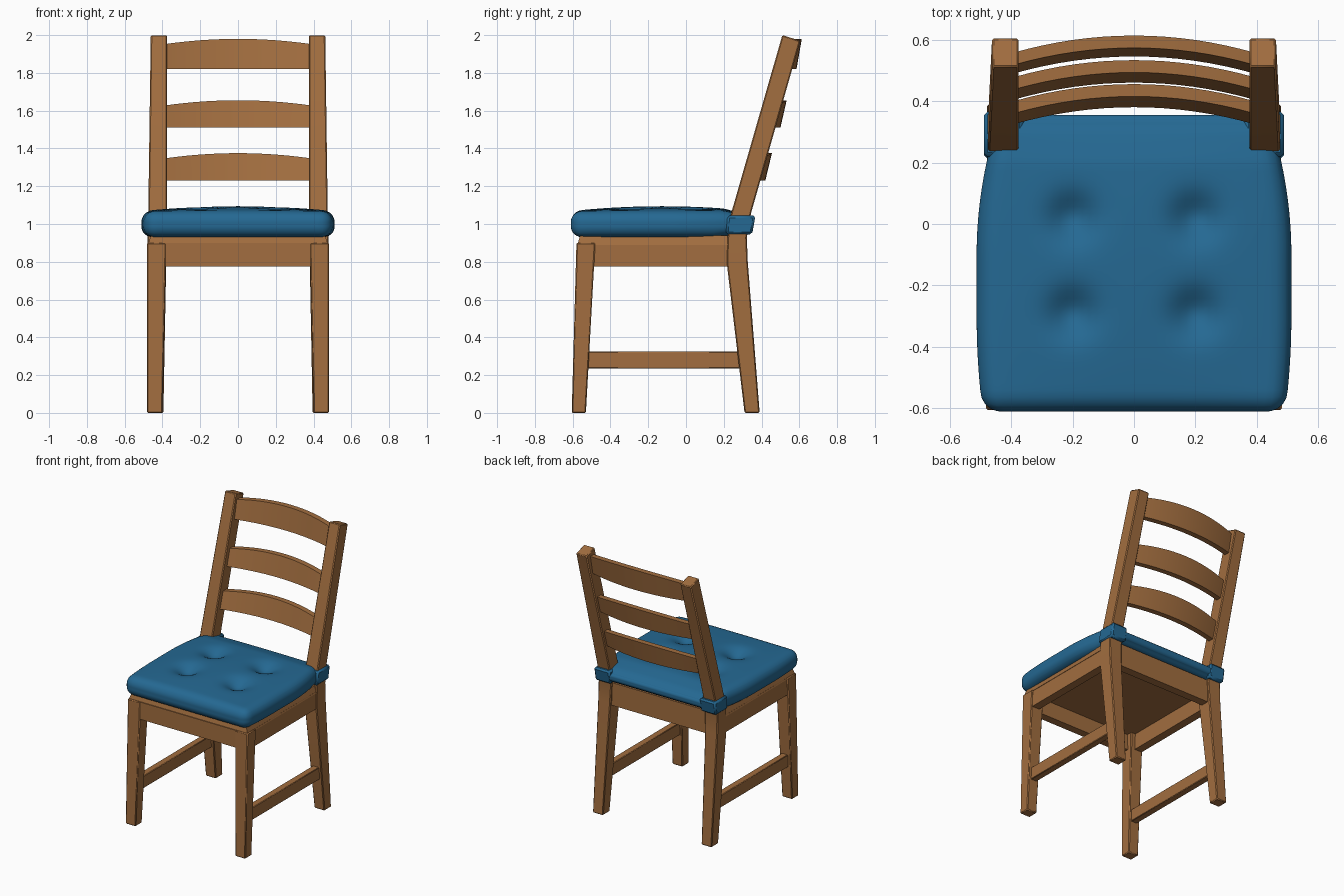
import bpy, bmesh, math
from mathutils import Vector

cube = bpy.data.objects.get("Cube")
if cube:
    bpy.data.objects.remove(cube, do_unlink=True)


def material(name, rgb):
    m = bpy.data.materials.new(name)
    m.use_nodes = True
    m.diffuse_color = (*rgb, 1)
    bsdf = next(n for n in m.node_tree.nodes if n.type == 'BSDF_PRINCIPLED')
    bsdf.inputs["Base Color"].default_value = (*rgb, 1)
    return m


WOOD = material("warm wood", (0.36, 0.155, 0.05))
BLUE = material("blue fabric", (0.018, 0.14, 0.29))


def finish(bm, name, mat, bevel=0.0, mirror=False, angle=30):
    bmesh.ops.recalc_face_normals(bm, faces=bm.faces)
    me = bpy.data.meshes.new(name)
    bm.to_mesh(me)
    bm.free()
    me.materials.append(mat)
    me.shade_smooth()
    me.set_sharp_from_angle(angle=math.radians(angle))
    ob = bpy.data.objects.new(name, me)
    bpy.context.collection.objects.link(ob)
    if bevel:
        mod = ob.modifiers.new("soft edges", 'BEVEL')
        mod.width = bevel
        mod.segments = 1
        mod.limit_method = 'ANGLE'
    if mirror:
        ob.modifiers.new("other side", 'MIRROR').use_mirror_merge = False
    return ob


def loft(name, rings, mat=WOOD, **kw):
    """Skin a list of four-cornered rings and cap both ends."""
    bm = bmesh.new()
    loops = [[bm.verts.new(p) for p in ring] for ring in rings]
    for a, b in zip(loops, loops[1:]):
        for i in range(4):
            j = (i + 1) % 4
            bm.faces.new((a[i], a[j], b[j], b[i]))
    bm.faces.new(loops[0])
    bm.faces.new(loops[-1])
    return finish(bm, name, mat, **kw)


def level(x0, x1, y0, y1, z, back_drop=0.0):
    return [(x0, y0, z), (x1, y0, z), (x1, y1, z - back_drop), (x0, y1, z - back_drop)]


def box(name, x0, x1, y0, y1, z0, z1, **kw):
    return loft(name, [level(x0, x1, y0, y1, z0), level(x0, x1, y0, y1, z1)], **kw)


# Legs, the back pair running on up into the leaning posts
loft("front_legs", [level(0.40, 0.482, -0.605, -0.53, 0),
                    level(0.38, 0.482, -0.58, -0.48, 0.90)], bevel=0.006, mirror=True)
loft("back_legs_and_posts", [level(0.395, 0.478, 0.31, 0.39, 0),
                             level(0.38, 0.48, 0.215, 0.327, 0.80),
                             level(0.375, 0.48, 0.22, 0.322, 0.93),
                             level(0.375, 0.475, 0.24, 0.345, 1.06),
                             level(0.375, 0.462, 0.51, 0.605, 2.0, 0.03)],
     bevel=0.006, mirror=True)

# Seat frame, seat board and side stretchers
box("front_apron", -0.40, 0.40, -0.578, -0.52, 0.775, 0.90)
box("back_apron", -0.40, 0.40, 0.25, 0.31, 0.775, 0.92)
box("side_aprons", 0.415, 0.475, -0.52, 0.26, 0.775, 0.90, mirror=True)
loft("seat_board", [level(-0.478, 0.478, -0.575, 0.31, 0.89),
                    level(-0.46, 0.46, -0.56, 0.31, 0.94)])
box("side_stretchers", 0.41, 0.46, -0.56, 0.32, 0.235, 0.325, mirror=True, bevel=0.004)

# Bowed back slats: bottom height, top height, rear depth at bottom and top
SLATS = {"lower_slat": (1.23, 1.375, 0.42, 0.455),
         "middle_slat": (1.51, 1.655, 0.50, 0.533),
         "upper_slat": (1.82, 1.98, 0.585, 0.613)}
THICK = 0.04
for name, (z0, z1, y0, y1) in SLATS.items():
    rings = []
    for i in range(17):
        t = i / 8 - 1
        x, bow, arch = 0.39 * t, 0.055 * t * t, 0.028 * t * t
        rings.append([(x, y0 - bow - THICK, z0), (x, y0 - bow, z0),
                      (x, y1 - bow, z1 - arch), (x, y1 - bow - THICK, z1 - arch)])
    loft(name, rings)

# Tufted cushion: a rounded, finely divided block bent to shape
BOTTOM, TOP, FRONT, BACK, R = 0.93, 1.068, -0.61, 0.355, 0.06
mid = Vector((0, (FRONT + BACK) / 2, (BOTTOM + TOP) / 2))
half = Vector((0.512, (BACK - FRONT) / 2, (TOP - BOTTOM) / 2))
bm = bmesh.new()
bmesh.ops.create_cube(bm, size=2)
bmesh.ops.subdivide_edges(bm, edges=bm.edges[:], cuts=41, use_grid_fill=True)
for v in bm.verts:
    up = v.co.z
    p = Vector([a * b for a, b in zip(v.co, half)])
    core = Vector([max(-(h - R), min(h - R, c)) for c, h in zip(p, half)])
    p = core + (p - core).normalized() * R
    u, w = p.x / half.x, p.y / half.y
    p += mid
    # narrower toward the back, slightly drawn in at the front corners
    p.x *= 1 - 0.7 * max(0, p.y + 0.1) ** 2 - 0.4 * max(0, -0.3 - p.y) ** 2
    if up > 0:
        tuft = sum(math.exp(-((p.x - sx) ** 2 + (p.y - sy) ** 2) / 0.0055)
                   for sx in (-0.2, 0.2) for sy in (0.02, -0.29))
        puff = 0.026 * (1 - u * u) * (1 - w * w)
        p.z += up * (puff - 0.055 * tuft - 0.2 * max(0, p.y - 0.2))
    else:
        p.z -= up * 0.1 * max(0, p.y - 0.15)
    v.co = p
finish(bm, "seat_cushion", BLUE, angle=60)

# Fabric ties wrapped round the posts
loft("cushion_ties", [level(0.36, 0.488, 0.21, 0.35, 0.945),
                      level(0.36, 0.488, 0.22, 0.368, 1.045)],
     mat=BLUE, mirror=True, bevel=0.012)
